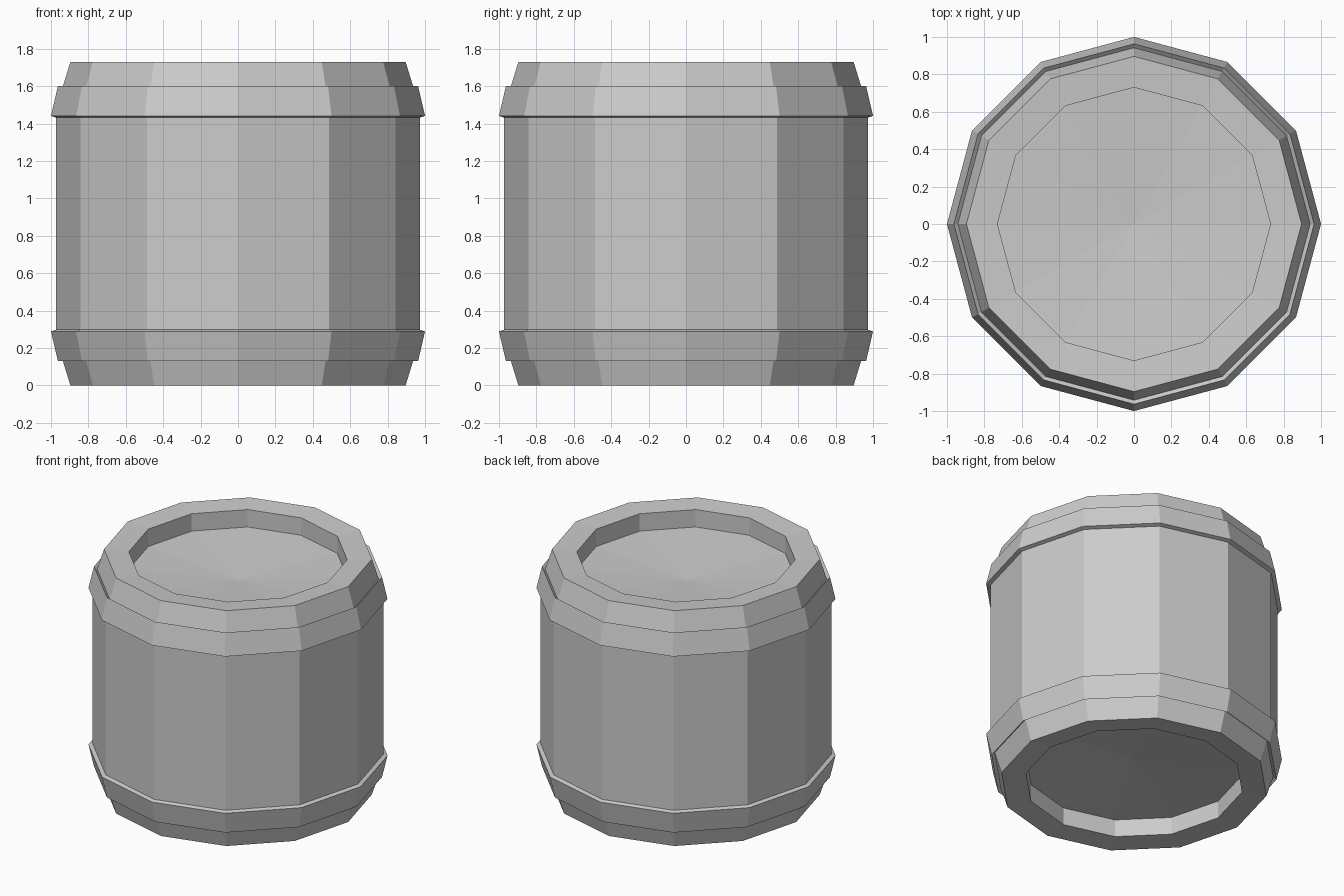
import bpy, bmesh
from math import cos, sin, tau

if "Cube" in bpy.data.objects:
    bpy.data.objects.remove(bpy.data.objects["Cube"])

SIDES = 12
HEIGHT = 1.73


def lathe(name, profile):
    """Spin an (r, z) profile, listed bottom to top along the outside, into a flat-sided shell."""
    bm = bmesh.new()
    rings = [[bm.verts.new((r * cos(tau * i / SIDES), r * sin(tau * i / SIDES), z))
              for i in range(SIDES)] for r, z in profile]
    for lower, upper in zip(rings, rings[1:]):
        for i in range(SIDES):
            j = (i + 1) % SIDES
            bm.faces.new((lower[i], lower[j], upper[j], upper[i]))
    # Points on the axis close into a fan
    bmesh.ops.remove_doubles(bm, verts=bm.verts[:], dist=0.0001)
    mesh = bpy.data.meshes.new(name)
    bm.to_mesh(mesh)
    bm.free()
    obj = bpy.data.objects.new(name, mesh)
    bpy.context.collection.objects.link(obj)
    return obj


# Rim: hoop underside, hoop, groove, sloped lip, slightly dished sunken lid
rim = [(0.972, 1.432), (1.0, 1.441), (0.963, 1.60), (0.942, 1.581),
       (0.896, HEIGHT), (0.73, 1.718), (0.73, 1.59), (0, 1.54)]
base = [(r, HEIGHT - z) for r, z in reversed(rim)]

# Straight wall between the two rims
lathe("barrel_wall", [base[-1], rim[0]])
lathe("top_rim_and_lid", rim)
lathe("bottom_rim_and_base", base)
